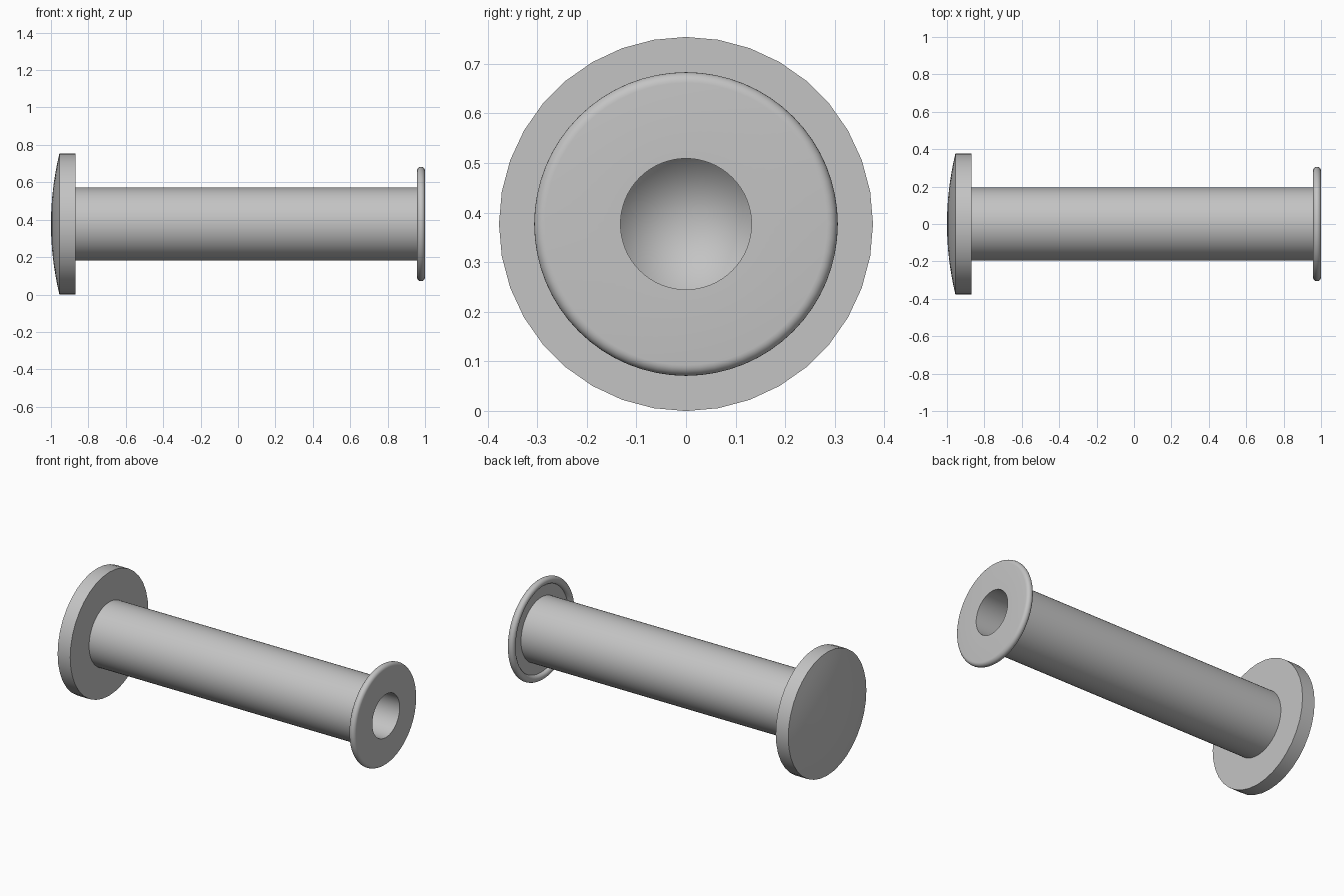
import bpy, bmesh
from math import sin, cos, radians, pi
from mathutils import Vector

cube = bpy.data.objects.get("Cube")
if cube:
    bpy.data.objects.remove(cube, do_unlink=True)

AXIS_Z = 0.377
HEAD_R = 0.377
SHANK_R = 0.195
BORE_R = 0.132
BEAD_R = 0.0215

metal = bpy.data.materials.new("plain grey metal")
metal.use_nodes = True
grey = (0.55, 0.55, 0.55, 1)
metal.diffuse_color = grey
metal.node_tree.nodes["Principled BSDF"].inputs["Base Color"].default_value = grey


def lathe(name, profile, sides):
    """Spin (x, radius) points around the long horizontal axis."""
    bm = bmesh.new()
    verts = [bm.verts.new((x, 0, -r)) for x, r in profile]
    edges = [bm.edges.new(pair) for pair in zip(verts, verts[1:])]
    bmesh.ops.spin(bm, geom=verts + edges, cent=(0, 0, 0), axis=(1, 0, 0),
                   angle=2 * pi, steps=sides, use_merge=True)
    bmesh.ops.remove_doubles(bm, verts=bm.verts, dist=1e-5)
    bmesh.ops.recalc_face_normals(bm, faces=bm.faces)
    mesh = bpy.data.meshes.new(name)
    bm.to_mesh(mesh)
    bm.free()
    mesh.materials.append(metal)
    obj = bpy.data.objects.new(name, mesh)
    obj.location = Vector((0, 0, AXIS_Z))
    bpy.context.collection.objects.link(obj)
    bpy.ops.object.select_all(action='DESELECT')
    bpy.context.view_layer.objects.active = obj
    obj.select_set(True)
    bpy.ops.object.shade_smooth_by_angle(angle=radians(30))
    return obj


# Shallow domed head with a straight rim
dome = [(-1 + 0.045 * (i / 8) ** 2, HEAD_R * i / 8) for i in range(9)]
lathe("domed_head", dome + [(-0.87, HEAD_R), (-0.87, 0)], 36)

# Shank with a beaded end flange and a blind bore ending in a cone
bead_x, bead_r = 1 - BEAD_R, 0.306 - BEAD_R
bead = [(bead_x - BEAD_R * cos(a), bead_r + BEAD_R * sin(a))
        for a in (radians(-90 + 15 * i) for i in range(19))]
shank = [(-0.88, 0), (-0.88, SHANK_R), (bead_x, SHANK_R)]
bore = [(1, BORE_R), (0.7, BORE_R), (0.55, 0)]
lathe("hollow_shank", shank + bead + bore, 64)
